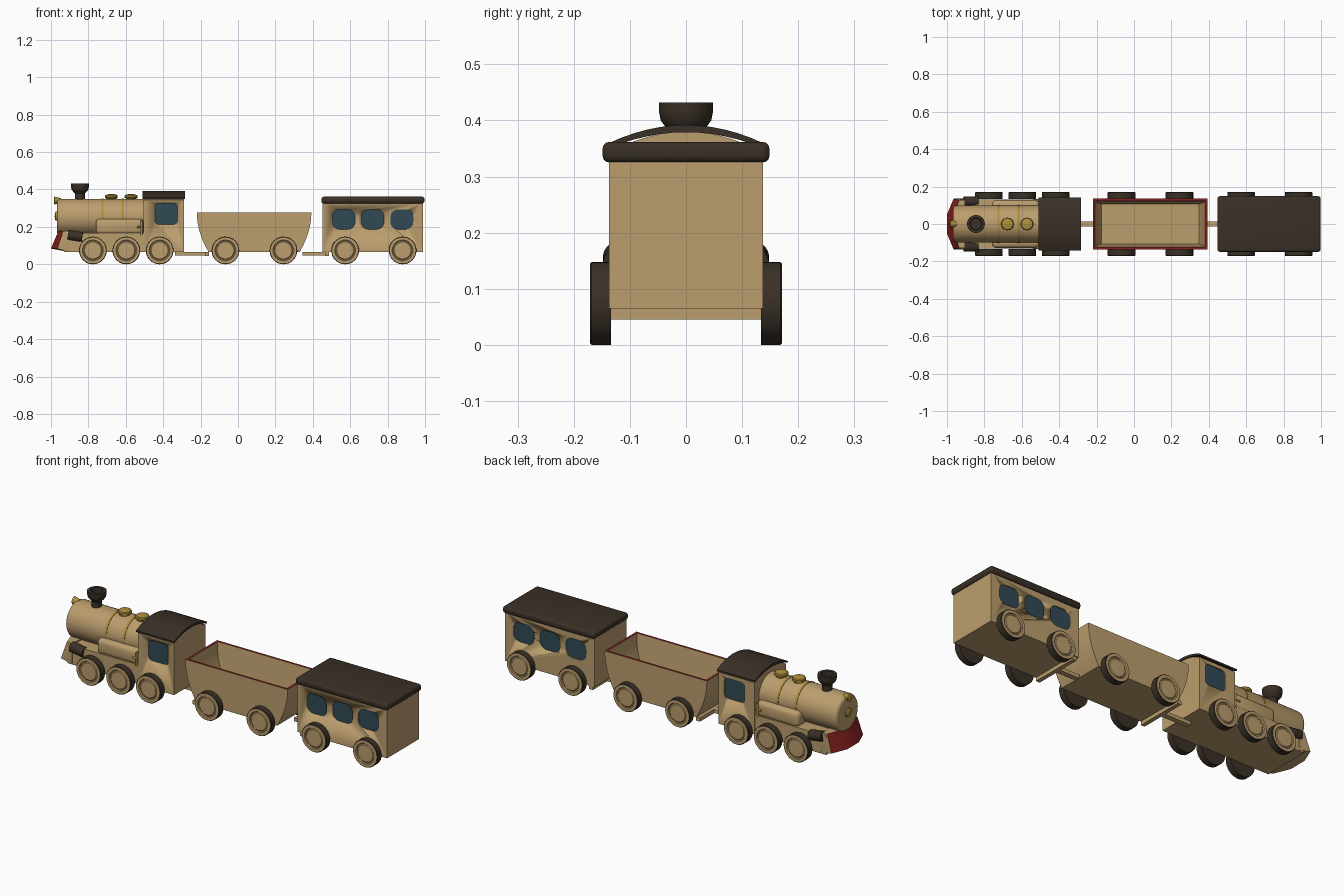
import bpy, bmesh, math
from mathutils import Vector

if "Cube" in bpy.data.objects:
    bpy.data.objects.remove(bpy.data.objects["Cube"])


def material(name, rgb):
    m = bpy.data.materials.new(name)
    m.diffuse_color = (*rgb, 1)
    m.use_nodes = True
    m.node_tree.nodes["Principled BSDF"].inputs["Base Color"].default_value = m.diffuse_color
    return m


WOOD = material("wood", (0.50, 0.34, 0.155))
DARK = material("dark_brown", (0.042, 0.030, 0.020))
GOLD = material("brass", (0.42, 0.28, 0.045))
RED = material("red", (0.25, 0.015, 0.015))
GLASS = material("window_blue", (0.03, 0.068, 0.09))


def finish(name, bm, mats, bevel=0, smooth=35):
    bmesh.ops.recalc_face_normals(bm, faces=bm.faces)
    me = bpy.data.meshes.new(name)
    bm.to_mesh(me)
    bm.free()
    ob = bpy.data.objects.new(name, me)
    bpy.context.collection.objects.link(ob)
    for m in mats:
        me.materials.append(m)
    bpy.ops.object.select_all(action='DESELECT')
    ob.select_set(True)
    bpy.context.view_layer.objects.active = ob
    if bevel:
        mod = ob.modifiers.new("bevel", 'BEVEL')
        mod.width, mod.segments = bevel, 3
        bpy.ops.object.modifier_apply(modifier="bevel")
    bpy.ops.object.shade_smooth_by_angle(angle=math.radians(smooth))
    return ob


def loft(name, rings, mats, bevel=0, paint=None):
    """Skin closed rings of points and cap both ends; paint(face) picks a colour."""
    bm = bmesh.new()
    vs = [[bm.verts.new(p) for p in r] for r in rings]
    n = len(rings[0])
    for a, b in zip(vs, vs[1:]):
        for i in range(n):
            j = (i + 1) % n
            bm.faces.new((a[i], a[j], b[j], b[i]))
    bm.faces.new(vs[0])
    bm.faces.new(vs[-1])
    bmesh.ops.recalc_face_normals(bm, faces=bm.faces)
    bm.normal_update()
    if paint:
        for f in bm.faces:
            f.material_index = paint(f)
    return finish(name, bm, mats, bevel)


def prism(name, pts, axis, a, b, mat, bevel=0):
    """Extrude a 2D outline along an axis from a to b."""
    def put(p, t):
        return {'x': (t, *p), 'y': (p[0], t, p[1]), 'z': (*p, t)}[axis]
    return loft(name, [[put(p, t) for p in pts] for t in (a, b)], [mat], bevel)


def box(name, x, y, z, mat, bevel=0):
    pts = [(x[0], y[0]), (x[1], y[0]), (x[1], y[1]), (x[0], y[1])]
    return prism(name, pts, 'z', z[0], z[1], mat, bevel)


def lathe(name, profile, origin, axis, mats, seg=32, seg_mats=None):
    """Spin (radius, height) points around an axis through origin."""
    bm = bmesh.new()
    q = Vector(axis).to_track_quat('Z', 'Y')
    rings = []
    for r, h in profile:
        k = seg if r > 0 else 1
        rings.append([bm.verts.new(q @ Vector((r * math.cos(2 * math.pi * i / seg),
                      r * math.sin(2 * math.pi * i / seg), h)) + Vector(origin)) for i in range(k)])
    for s, (a, b) in enumerate(zip(rings, rings[1:])):
        for i in range(seg):
            j = (i + 1) % seg
            vs = [a[i % len(a)], a[j % len(a)], b[j % len(b)], b[i % len(b)]]
            f = bm.faces.new(list(dict.fromkeys(vs)))
            if seg_mats:
                f.material_index = seg_mats[s]
    return finish(name, bm, mats)


def rounded(cx, cz, w, h, r):
    pts = []
    for k, (sx, sz) in enumerate([(1, 1), (-1, 1), (-1, -1), (1, -1)]):
        for i in range(5):
            a = math.pi / 2 * (k + i / 4)
            pts.append((cx + sx * (w / 2 - r) + r * math.cos(a),
                        cz + sz * (h / 2 - r) + r * math.sin(a)))
    return pts


def windows(body, label, centres, cz, w, h, r, wall):
    """Cut recesses in both side walls and fit glass at the bottom."""
    for i, cx in enumerate(centres):
        for s, side in ((-1, "near"), (1, "far")):
            pts = rounded(cx, cz, w, h, r)
            cut = prism("cutter", pts, 'y', s * (wall - 0.010), s * (wall + 0.03), WOOD)
            bpy.context.view_layer.objects.active = body
            mod = body.modifiers.new("cut", 'BOOLEAN')
            mod.operation, mod.object, mod.solver = 'DIFFERENCE', cut, 'EXACT'
            bpy.ops.object.modifier_apply(modifier="cut")
            bpy.data.objects.remove(cut)
            prism(f"{label}_window_{side}_{i + 1}", pts, 'y',
                  s * (wall - 0.012), s * (wall - 0.006), GLASS)


# Wheels: dark tyre, turned wooden face
R = 0.074
WHEEL = [(0, 0.134), (R, 0.134), (R, 0.168), (R - 0.003, 0.171), (0.056, 0.171),
         (0.053, 0.166), (0.049, 0.166), (0.045, 0.169), (0, 0.170)]
for label, xs in (("engine", (-0.776, -0.597, -0.419)), ("wagon", (-0.067, 0.243)),
                  ("coach", (0.573, 0.88))):
    for i, x in enumerate(xs):
        for s, side in ((-1, "near"), (1, "far")):
            lathe(f"{label}_wheel_{side}_{i + 1}", WHEEL, (x, 0, R), (0, s, 0),
                  [DARK, WOOD], 32, [0, 0, 0, 1, 1, 1, 1, 1])

# Engine chassis and side tanks
box("engine_chassis", (-0.93, -0.50), (-0.13, 0.13), (0.065, 0.168), WOOD)
box("side_tank", (-0.76, -0.505), (-0.128, 0.128), (0.16, 0.243), WOOD, 0.022)


# Pilot at the nose, red on its sloping front
def nose(tip, shoulder, z, w):
    return [(tip, -0.05, z), (shoulder, -w, z), (-0.90, -w, z),
            (-0.90, w, z), (shoulder, w, z), (tip, 0.05, z)]


loft("pilot", [nose(-0.90, -0.88, 0.065, 0.13), nose(-1.0, -0.965, 0.084, 0.135),
               nose(-0.96, -0.935, 0.178, 0.128)], [WOOD, RED], 0,
     lambda f: int(f.normal.x < -0.3 and f.calc_center_median().z > 0.1))

# Steam cylinders, tilted
for s, side in ((-1, "near"), (1, "far")):
    lathe(f"steam_cylinder_{side}", [(0, 0), (0.027, 0), (0.027, 0.078), (0, 0.078)],
          (-0.909, s * 0.121, 0.157), (1, 0, -0.15), [DARK], 24)

# Boiler with rounded front edge
lathe("boiler", [(0, 0), (0.080, 0), (0.090, 0.003), (0.096, 0.010), (0.098, 0.02),
                 (0.098, 0.47), (0, 0.47)], (-0.968, 0, 0.252), (1, 0, 0), [WOOD], 48)
for i, x in enumerate((-0.73, -0.622)):
    lathe(f"boiler_band_{i + 1}", [(0.095, 0), (0.1005, 0), (0.1005, 0.012), (0.095, 0.012)],
          (x, 0, 0.252), (1, 0, 0), [GOLD], 48)
lathe("boiler_door_knob", [(0, 0), (0.024, 0), (0.024, 0.008), (0.017, 0.012), (0, 0.013)],
      (-0.967, 0, 0.257), (-1, 0, 0), [GOLD], 24)
lathe("headlight", [(0, 0), (0.012, 0), (0.021, 0.034), (0.016, 0.037), (0, 0.037)],
      (-0.947, 0, 0.341), (-1, 0, 0), [GOLD], 24)

# Chimney and steam domes
lathe("chimney", [(0, 0.33), (0.026, 0.33), (0.026, 0.378), (0.036, 0.388), (0.045, 0.400),
                  (0.048, 0.415), (0.048, 0.432), (0.032, 0.432), (0.030, 0.40), (0, 0.40)],
      (-0.845, 0, 0), (0, 0, 1), [DARK], 24)
for i, x in enumerate((-0.677, -0.572)):
    lathe(f"steam_dome_{i + 1}", [(0, 0.335), (0.028, 0.335), (0.028, 0.352), (0.034, 0.356),
          (0.034, 0.366), (0.030, 0.371), (0.015, 0.375), (0, 0.376)],
          (x, 0, 0), (0, 0, 1), [GOLD], 24)

# Brass pipes beside the cab
for s, side in ((-1, "near"), (1, "far")):
    lathe(f"brass_pipe_{side}", [(0, 0.158), (0.006, 0.158), (0.006, 0.235), (0, 0.235)],
          (-0.516, s * 0.127, 0), (0, 0, 1), [GOLD], 12)
    lathe(f"brass_pipe_arm_{side}", [(0, 0), (0.005, 0), (0.005, 0.03), (0, 0.03)],
          (-0.54, s * 0.129, 0.2), (1, 0, 0), [GOLD], 12)

# Cab with arched roof
def arch(w, top, drop, n=12):
    return [(w * t, top - drop * t * t) for t in (2 * i / n - 1 for i in range(n + 1))]


cab = prism("cab", arch(0.135, 0.380, 0.036) + [(0.135, 0.065), (-0.135, 0.065)],
            'x', -0.505, -0.288, WOOD)
windows(cab, "cab", [-0.384], 0.269, 0.122, 0.112, 0.022, 0.135)
prism("cab_roof", arch(0.141, 0.392, 0.034) + arch(0.141, 0.379, 0.030)[::-1],
      'x', -0.511, -0.283, DARK)

# Open wagon: curved ends, hollow inside, red rim
def rect(x0, x1, w, z):
    return [(x0, -w, z), (x1, -w, z), (x1, w, z), (x0, w, z)]


TOP, LOW = 0.277, 0.065
rings = []
for i in range(11):
    t = 1 - i / 10
    d = 0.063 * t * t
    rings.append(rect(-0.22 + d, 0.392 - d, 0.136, TOP - (TOP - LOW) * t))
for i in range(9):
    t = i / 8
    d = 0.012 + 0.033 * t * t
    rings.append(rect(-0.22 + d, 0.392 - d, 0.124 - 0.017 * t, TOP - 0.15 * t))
loft("wagon", rings, [WOOD, RED], 0,
     lambda f: int(f.normal.z > 0.9 and f.calc_center_median().z > 0.27))

# Coach with three windows per side and a rounded slab roof
coach = box("coach", (0.452, 0.988), (-0.137, 0.137), (0.065, 0.335), WOOD)
windows(coach, "coach", [0.565, 0.72, 0.876], 0.24, 0.122, 0.106, 0.038, 0.137)
box("coach_roof", (0.446, 0.997), (-0.149, 0.149), (0.325, 0.362), DARK, 0.013)

# Couplings: rod along the train and crossbar under the following vehicle
for label, x0, x1 in (("wagon", -0.338, -0.155), ("coach", 0.345, 0.486)):
    box(f"{label}_coupling_rod", (x0, x1 - 0.01), (-0.014, 0.014), (0.047, 0.066), WOOD)
    box(f"{label}_coupling_crossbar", (x1 - 0.022, x1), (-0.134, 0.134), (0.045, 0.066), WOOD)
